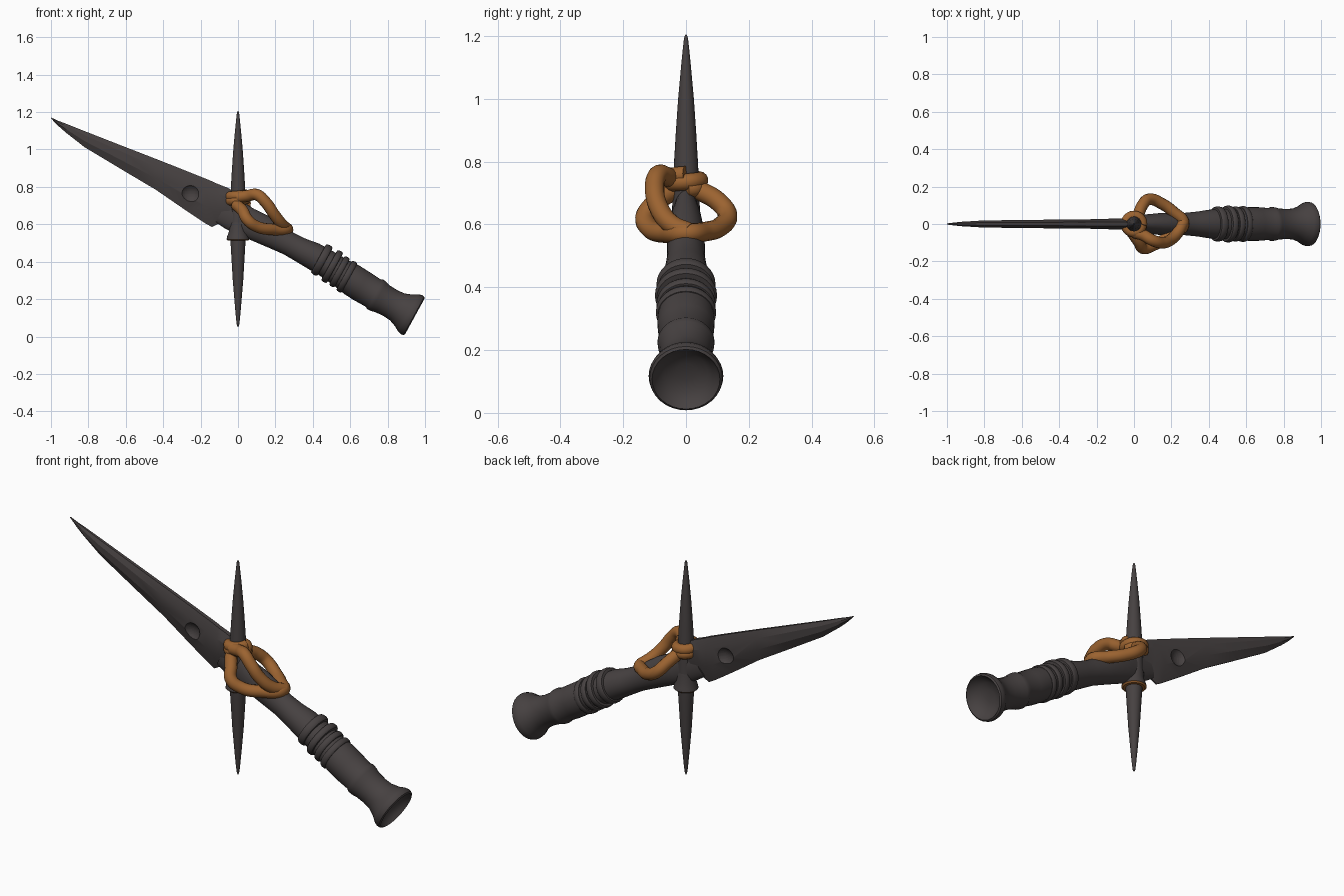
import bpy, bmesh, math
from mathutils import Vector

if "Cube" in bpy.data.objects:
    bpy.data.objects.remove(bpy.data.objects["Cube"])


def material(name, rgb):
    m = bpy.data.materials.new(name)
    m.diffuse_color = (*rgb, 1)
    m.use_nodes = True
    m.node_tree.nodes["Principled BSDF"].inputs["Base Color"].default_value = m.diffuse_color
    return m


IRON = material("dark iron", (0.062, 0.053, 0.053))
CORD = material("tan leather cord", (0.33, 0.125, 0.03))


def finish(ob, mats, angle=40):
    for m in mats:
        ob.data.materials.append(m)
    bpy.context.view_layer.objects.active = ob
    bpy.ops.object.select_all(action='DESELECT')
    ob.select_set(True)
    bpy.ops.object.shade_smooth_by_angle(angle=math.radians(angle))
    return ob


def loft(name, rings, mats=(IRON,), angle=40):
    """Skin a list of equal-length point rings and cap both ends."""
    bm = bmesh.new()
    vs = [[bm.verts.new(p) for p in r] for r in rings]
    n = len(rings[0])
    for a, b in zip(vs, vs[1:]):
        for i in range(n):
            j = (i + 1) % n
            bm.faces.new((a[i], a[j], b[j], b[i]))
    bm.faces.new(vs[0][::-1])
    bm.faces.new(vs[-1])
    bmesh.ops.recalc_face_normals(bm, faces=bm.faces)
    me = bpy.data.meshes.new(name)
    bm.to_mesh(me)
    bm.free()
    ob = bpy.data.objects.new(name, me)
    bpy.context.collection.objects.link(ob)
    return finish(ob, mats, angle)


def turned(name, profile, mats=(IRON,), n=24):
    """Vertical revolved part from (radius, z) pairs."""
    return loft(name, [[(r * math.cos(2 * math.pi * i / n), r * math.sin(2 * math.pi * i / n), z)
                        for i in range(n)] for r, z in profile], mats)


# Sloping axis of the weapon, from the handle end toward the blade tip
END = Vector((0.94, 0, 0.11))
AXIS = Vector((-0.877, 0, 0.48))
UP = Vector((0.48, 0, 0.877))
SIDE = Vector((0, 1, 0))


def along(name, stations, n=32):
    """Part along the axis: (distance, centre offset, height radius, side radius)."""
    rings = []
    for s, c, rv, ry in stations:
        rings.append([END + AXIS * s + UP * (c + rv * math.sin(2 * math.pi * i / n))
                      + SIDE * (ry * math.cos(2 * math.pi * i / n)) for i in range(n)])
    return loft(name, rings)


# Handle: dished flared end, grip, neck thinning into the blade
along("handle", [
    (0.045, 0, .03, .03), (0.035, 0, .07, .07), (0.012, 0, .098, .098), (-0.006, 0, .108, .108),
    (0.0, 0, .116, .116), (0.015, 0, .119, .119), (0.035, 0, .113, .113), (0.06, 0, .097, .097),
    (0.10, 0, .082, .083), (0.14, 0, .078, .08), (0.19, 0, .081, .083), (0.215, .001, .088, .089),
    (0.235, .002, .090, .091), (0.25, .003, .083, .085), (0.32, .006, .086, .09),
    (0.38, .01, .086, .09), (0.45, .015, .078, .085), (0.55, .022, .074, .08),
    (0.63, .023, .073, .076), (0.70, .019, .066, .066), (0.77, .018, .063, .06),
    (0.85, .018, .07, .06), (0.93, .018, .078, .058), (1.02, .012, .08, .05),
    (1.10, .01, .085, .035), (1.17, .005, .075, .026)])

# Raised bands around the grip
for k, (s, c, r, w) in enumerate([(0.415, .012, .092, .017), (0.462, .016, .090, .017),
                                  (0.51, .022, .095, .018), (0.575, .026, .090, .021)]):
    prof = [(s + w * math.cos(a), c, r - .014 + .014 * math.sin(a) ** .6, r + .004 - .014 + .014 * math.sin(a) ** .6)
            for a in [math.pi * i / 8 for i in range(1, 8)]]
    prof = [(s + w, c, r - .022, r - .02)] + prof + [(s - w, c, r - .022, r - .02)]
    along("grip_band_%d" % (k + 1), prof)

# Blade: (x, top z, bottom z, half thickness)
blade_stations = [(-1, 1.171, 1.166, .003), (-.96, 1.153, 1.125, .008), (-.92, 1.138, 1.090, .012),
                  (-.82, 1.098, 1.012, .018), (-.6, 1.012, .880, .022), (-.44, .950, .785, .023),
                  (-.28, .887, .675, .024), (-.176, .845, .606, .027), (-.139, .830, .585, .028),
                  (-.107, .815, .602, .029), (-.06, .797, .598, .03), (0.02, .755, .58, .03)]
rings = []
for x, zt, zb, t in blade_stations:
    sec = [(.4, 1), (1, .75), (1, .38), (.1, 0)]
    pts = [(x, -t * f, zb + (zt - zb) * h) for f, h in sec]
    rings.append(pts + [(x, -p[1], p[2]) for p in pts[::-1]])
blade = loft("blade", rings, angle=20)

# Round dimple in each face of the blade
for sgn in (-1, 1):
    bpy.ops.mesh.primitive_uv_sphere_add(segments=40, ring_count=24, radius=.06,
                                         location=(-.256, sgn * .064, .762))
    cutter = bpy.context.object
    cutter.name = "dimple_cutter"
    cutter.hide_render = True
    mod = blade.modifiers.new("dimple", 'BOOLEAN')
    mod.operation = 'DIFFERENCE'
    mod.solver = 'EXACT'
    mod.object = cutter
    bpy.context.view_layer.objects.active = blade
    bpy.ops.object.modifier_apply(modifier=mod.name)
    bpy.data.objects.remove(cutter)

# Vertical cross spikes
turned("upper_spike", [(.045, .6), (.043, .7), (.038, .8), (.032, .9), (.025, 1.0), (.016, 1.1),
                       (.009, 1.17), (.006, 1.195), (.002, 1.205)])
turned("lower_spike", [(.042, .6), (.041, .52), (.035, .42), (.028, .3), (.018, .18),
                       (.010, .09), (.006, .06), (.002, .05)])

# Flared collar, with a thin cord-coloured underside
collar = turned("collar", [(.03, .512), (.054, .512), (.061, .519), (.058, .535), (.049, .56),
                           (.047, .60), (.04, .63)], (IRON, CORD))
for f in collar.data.polygons:
    if f.center.z < .516:
        f.material_index = 1


def cord(name, pts, radius):
    cu = bpy.data.curves.new(name, 'CURVE')
    cu.dimensions = '3D'
    cu.bevel_depth = radius
    cu.bevel_resolution = 5
    cu.resolution_u = 8
    cu.use_fill_caps = True
    sp = cu.splines.new('BEZIER')
    sp.bezier_points.add(len(pts) - 1)
    for b, p in zip(sp.bezier_points, pts):
        b.co = p
        b.handle_left_type = b.handle_right_type = 'AUTO'
    ob = bpy.data.objects.new(name, cu)
    bpy.context.collection.objects.link(ob)
    bpy.context.view_layer.objects.active = ob
    bpy.ops.object.select_all(action='DESELECT')
    ob.select_set(True)
    bpy.ops.object.convert(target='MESH')
    return finish(bpy.context.object, (CORD,), 60)


# Cord wrapped twice around the upper spike
cord("cord_wrap", [(.044 * math.cos(a), .044 * math.sin(a), .712 + .047 * i / 16)
                   for i in range(17) for a in [math.pi * i / 4]], .027)

# Side loops joined over the neck, plus the raised strand
cord("cord_side_loops", [(-.01, -.045, .705), (.025, -.095, .672), (.05, -.13, .625), (.10, -.115, .588),
                         (.19, -.065, .572), (.265, 0, .572), (.21, .065, .578), (.15, .108, .592),
                         (.08, .132, .632), (.045, .10, .675), (.02, .04, .71)], .031)
cord("cord_upper_strand", [(.0, -.045, .745), (.05, -.06, .752), (.10, -.088, .758), (.15, -.1, .715),
                           (.195, -.085, .65), (.235, -.045, .60), (.265, .01, .575)], .031)
